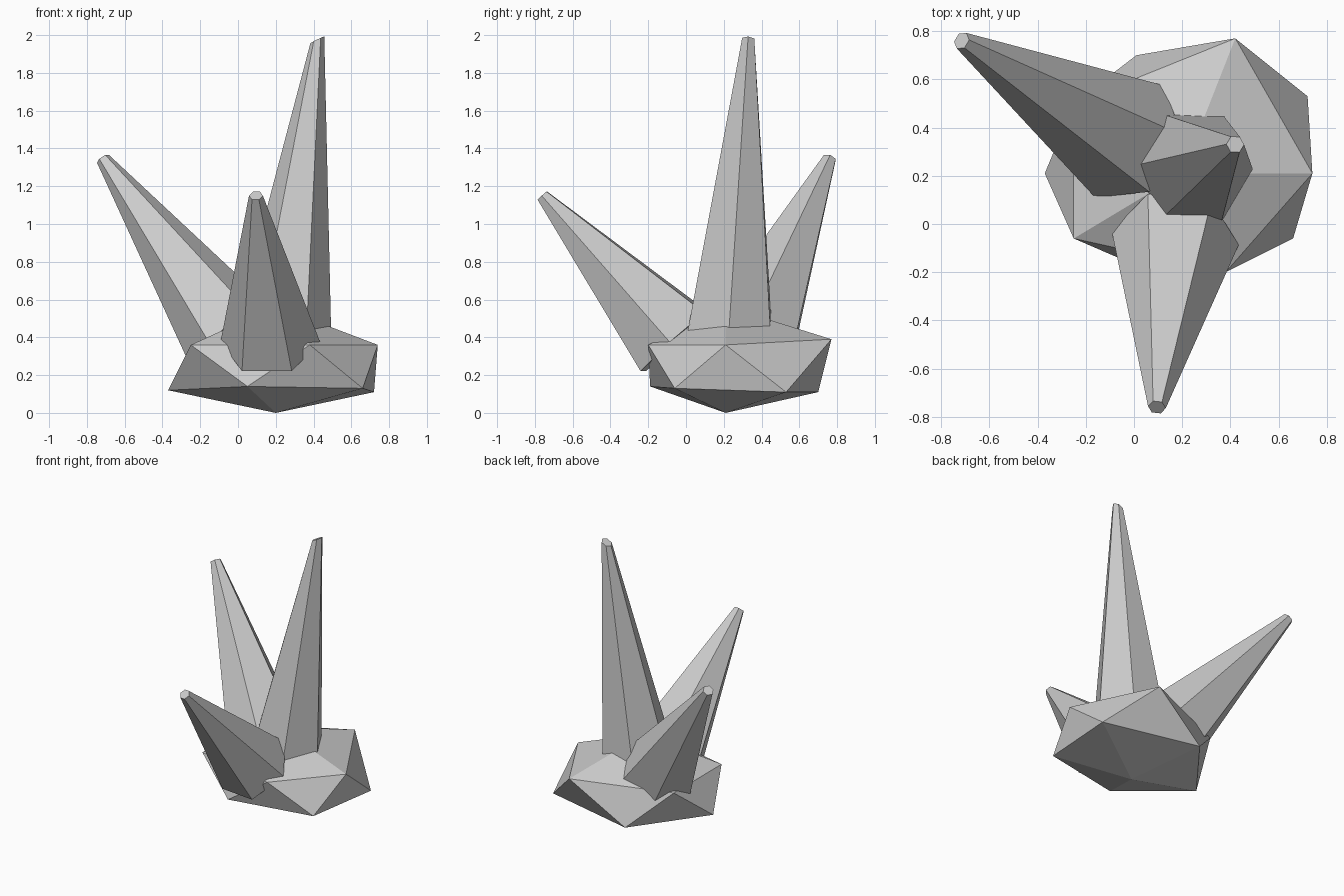
import bpy, bmesh, math
from mathutils import Vector

if "Cube" in bpy.data.objects:
    bpy.data.objects.remove(bpy.data.objects["Cube"])

ROOT = Vector((0.20, 0.21, 0.08))   # all crystal axes radiate from here


def make_object(name, verts, faces):
    bm = bmesh.new()
    vs = [bm.verts.new(v) for v in verts]
    for f in faces:
        bm.faces.new([vs[i] for i in f])
    bmesh.ops.recalc_face_normals(bm, faces=bm.faces)
    mesh = bpy.data.meshes.new(name)
    bm.to_mesh(mesh)
    bm.free()
    ob = bpy.data.objects.new(name, mesh)
    bpy.context.collection.objects.link(ob)
    return ob


def crystal(name, tip, start, r_base, r_tip, tilt=0.0):
    """Six-sided tapered spike; start is the distance of its wide end from ROOT."""
    tip = Vector(tip)
    axis = (tip - ROOT).normalized()
    side = Vector((0, 0, 1)).cross(axis).normalized()
    up = axis.cross(side)
    verts = []
    for centre, r, t in ((ROOT + axis * start, r_base, 0), (tip, r_tip, tilt)):
        for i in range(6):
            a = i * math.pi / 3
            p = (side * math.cos(a) + up * math.sin(a)) * r
            p.z += p.x * t
            verts.append(centre + p)
    faces = [(i, (i + 1) % 6, (i + 1) % 6 + 6, i + 6) for i in range(6)]
    faces += [tuple(range(6)), tuple(range(6, 12))]
    return make_object(name, verts, faces)


# rough rock: squashed, uneven icosahedron
lower = [(0.66, -0.06, 0.13), (0.72, 0.53, 0.11), (0.01, 0.70, 0.11),
         (-0.37, 0.21, 0.12), (0.05, -0.19, 0.14)]
upper = [(0.74, 0.21, 0.36), (0.42, 0.77, 0.39), (-0.25, 0.50, 0.36),
         (-0.25, -0.06, 0.36), (0.38, -0.20, 0.36)]
faces = []
for i in range(5):
    j = (i + 1) % 5
    faces += [(i, j, 10), (i, j, 5 + i), (5 + i, 5 + j, j), (5 + i, 5 + j, 11)]
make_object("rock_base", lower + upper + [(0.20, 0.21, 0.0), (0.20, 0.21, 0.565)], faces)

# crystals
crystal("tall_crystal", (0.42, 0.33, 1.975), 0.30, 0.262, 0.037, 0.6)
crystal("left_crystal", (-0.715, 0.76, 1.345), 0.40, 0.272, 0.038)
crystal("front_crystal", (0.095, -0.76, 1.15), 0.40, 0.265, 0.037)
